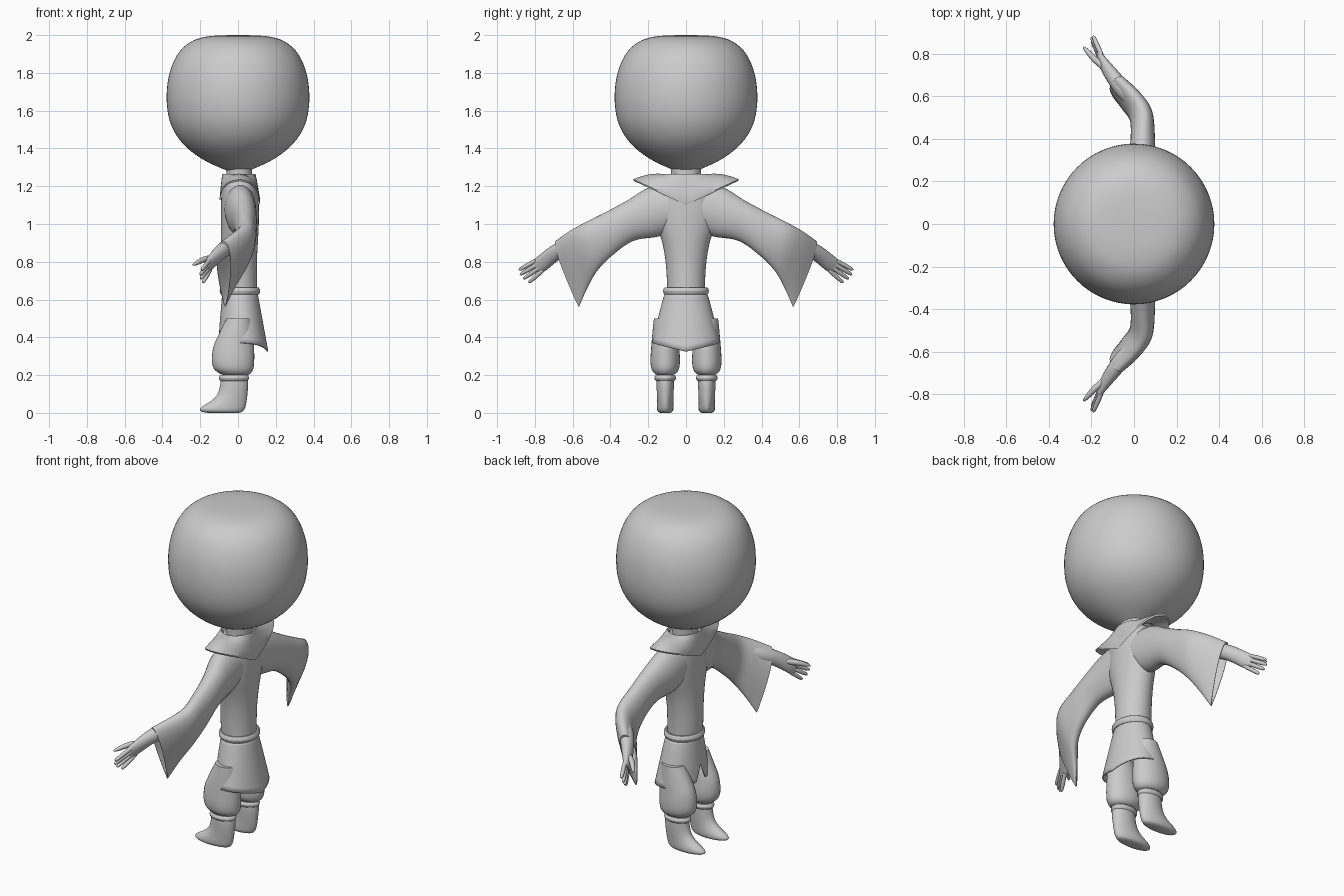
import bpy, bmesh, math
from mathutils import Vector

if "Cube" in bpy.data.objects:
    bpy.data.objects.remove(bpy.data.objects["Cube"])

grey = bpy.data.materials.new("soft grey")
grey.diffuse_color = (0.6, 0.6, 0.6, 1)
grey.use_nodes = True
grey.node_tree.nodes["Principled BSDF"].inputs["Base Color"].default_value = grey.diffuse_color
TAU = 2 * math.pi


def dense(rows, n=4):
    """Smooth interpolation of a short table of section values."""
    out = []
    for i in range(len(rows) - 1):
        quad = [rows[max(0, min(len(rows) - 1, i + k))] for k in (-1, 0, 1, 2)]
        for j in range(n):
            t = j / n
            out.append([0.5 * (2 * b + (c - a) * t + (2 * a - 5 * b + 4 * c - d) * t * t
                               + (3 * b - a - 3 * c + d) * t ** 3)
                        for a, b, c, d in zip(*quad)])
    out.append(list(rows[-1]))
    return out


def loft(name, rings, caps=(True, True), mirror=False, thick=0, angle=50):
    bm = bmesh.new()
    loops = [[bm.verts.new(p) for p in r] for r in rings]
    n = len(rings[0])
    for a, b in zip(loops, loops[1:]):
        for i in range(n):
            j = (i + 1) % n
            bm.faces.new((a[i], a[j], b[j], b[i]))
    if caps[0]:
        bm.faces.new(loops[0][::-1])
    if caps[1]:
        bm.faces.new(loops[-1])
    bmesh.ops.recalc_face_normals(bm, faces=bm.faces)
    me = bpy.data.meshes.new(name)
    bm.to_mesh(me)
    bm.free()
    me.materials.append(grey)
    ob = bpy.data.objects.new(name, me)
    bpy.context.collection.objects.link(ob)
    bpy.ops.object.select_all(action='DESELECT')
    bpy.context.view_layer.objects.active = ob
    ob.select_set(True)
    bpy.ops.object.shade_smooth_by_angle(angle=math.radians(angle))
    if thick:
        ob.modifiers.new("thickness", 'SOLIDIFY').thickness = thick
    if mirror:
        m = ob.modifiers.new("mirror", 'MIRROR')
        m.use_axis = (False, True, False)
    return ob


def oval(z, x0, x1, ry, cy=0, n=40):
    """Horizontal oval ring from its x range and y radius."""
    cx, rx = (x0 + x1) / 2, (x1 - x0) / 2
    return [(cx + rx * math.cos(TAU * i / n), cy + ry * math.sin(TAU * i / n), z)
            for i in range(n)]


def tube(name, rows, side, n=16):
    """Mirrored tube; rows are x, y, z, radius along side, radius across."""
    d = Vector(rows[-1][:3]) - Vector(rows[0][:3])
    across = d.cross(side).normalized()
    along = across.cross(d).normalized()
    rings = [[Vector(r[:3]) + along * r[3] * math.cos(TAU * i / n)
              + across * r[4] * math.sin(TAU * i / n) for i in range(n)]
             for r in dense(rows)]
    return loft(name, rings, mirror=True)


# Head and neck
head = [(2.0, .02), (1.997, .12), (1.985, .2), (1.96, .257), (1.915, .308), (1.85, .345),
        (1.77, .369), (1.68, .378), (1.6, .373), (1.53, .356), (1.465, .323), (1.41, .277),
        (1.36, .215), (1.325, .155), (1.3, .1), (1.283, .06)]
loft("head", [oval(z, -r, r, r, n=64) for z, r in dense(head, 3)])
loft("neck", [oval(1.2, -.06, .075, .075), oval(1.3, -.06, .075, .08)])

# Torso
torso = [(.6, -.08, .1, .1), (.68, -.09, .1, .1), (.8, -.09, .1, .108), (.9, -.09, .105, .125),
         (1.0, -.09, .11, .155), (1.1, -.09, .11, .165), (1.19, -.085, .105, .15),
         (1.245, -.07, .09, .1)]
loft("torso", [oval(*r) for r in dense(torso)])

# Belt
belt = [(.645 + .02 * math.sin(TAU * k / 10), .012 * math.cos(TAU * k / 10)) for k in range(11)]
loft("belt", [oval(z, -.085 - r, .105 + r, .109 + r) for z, r in belt], caps=(False, False))

# Skirt with dipping back hem and a notch at the front
def skirt_ring(t, n=96):
    ring = []
    for i in range(n):
        c, s = math.cos(TAU * i / n), math.sin(TAU * i / n)
        hem = .37 - .045 * (1 - abs(s)) if c > 0 else .37 + .015 * -c
        if c < 0:
            hem += .1 * max(0, 1 - abs(s) / .25)
        f = t * (.64 - hem) / .27
        f2 = f ** .9
        ring.append((.01 + .013 * f + c * (.093 + .036 * f), s * (.11 + .07 * f2), .64 - .27 * f))
    return ring

loft("skirt", [skirt_ring(k / 10) for k in range(11)], caps=(False, False), thick=.008)

# Collar: flat cape with side tips and points at front and back
def collar_ring(f, dz, scale=1, n=64):
    ring = []
    for i in range(n):
        c, s = math.cos(TAU * i / n), math.sin(TAU * i / n)
        q = s / (abs(c) + abs(s))
        low = 1.11 if c > 0 else 1.13
        top = Vector((.005 + .088 * c, .11 * s, 1.265))
        edge = Vector((.01 + .107 * math.copysign(math.sqrt(max(0, 1 - abs(q) ** 2.5)), c),
                       .28 * q, low + (1.237 - low) * abs(q)))
        p = top.lerp(edge, f)
        ring.append((p.x * scale, p.y * scale, p.z + dz))
    return ring

loft("collar", [oval(1.21, -.06, .075, .08, n=64), collar_ring(0, -.01, .9), collar_ring(0, 0)]
     + [collar_ring(k / 4, .012 * math.sin(math.pi * k / 4)) for k in range(1, 5)]
     + [collar_ring(1, -.01, .98), collar_ring(.3, -.025, .95)], caps=(False, False), angle=40)

# Wide sleeves: top x,y,z, bottom x,y,z, half width, turn of the section, taper
sleeve = [(.01, .03, 1.215, .01, .03, .98, .085, 0, 0),
          (.015, .19, 1.195, .015, .14, .935, .082, 0, 0),
          (.035, .31, 1.125, .035, .28, .91, .068, 0, .1),
          (.042, .43, 1.06, .04, .40, .825, .063, .05, .2),
          (.04, .54, 1.005, .02, .475, .745, .064, .25, .35),
          (-.01, .62, .96, -.025, .525, .655, .062, .45, .5),
          (-.08, .69, .91, -.068, .567, .56, .058, .45, .7)]

def sleeve_ring(row, scale=1, n=32):
    top, bot = Vector(row[:3]), Vector(row[3:6])
    w, turn, taper = row[6:]
    side = Vector((math.cos(turn), math.sin(turn), 0))
    mid = (top + bot) / 2
    ring = []
    for i in range(n):
        a = TAU * i / n
        u = (1 - math.cos(a)) / 2
        p = top.lerp(bot, u) + side * w * math.sin(a) * (1 - taper * u)
        ring.append(mid + (p - mid) * scale)
    return ring

rows = dense(sleeve, 5)
loft("sleeve", [sleeve_ring(r) for r in rows]
     + [sleeve_ring(r, .93) for r in rows[:-12:-2]], mirror=True)

# Forearm, palm, thumb and fingers
spread = Vector((.1, -.63, -.75)).normalized()
tube("hand", [(.02, .56, .92, .04, .035), (-.05, .63, .88, .043, .038),
              (-.1, .695, .845, .042, .034), (-.15, .765, .79, .043, .022),
              (-.165, .795, .77, .038, .012)], spread, 20)
tube("thumb", [(-.12, .72, .825, .014, .014), (-.18, .77, .812, .016, .015),
               (-.222, .815, .792, .011, .011), (-.238, .832, .783, .004, .004)], spread, 10)
knuckle = Vector((-.15, .775, .782))
tips = [(-.192, .884, .757), (-.2, .878, .732), (-.198, .86, .71), (-.185, .832, .69)]
for k, tip in enumerate(tips):
    root = knuckle + spread * (k - 1.5) * .021
    tip = Vector(tip)
    pts = [(0, .011), (.5, .0115), (.9, .009), (1, .004)]
    tube("finger_%d" % (k + 1), [(*root.lerp(tip, t), r, r) for t, r in pts],
         spread, 10)

# Baggy trousers, ankle bands and pointed boots
LEG = .11
trousers = [(.5, -.06, .07, .06), (.42, -.1, .08, .068), (.35, -.13, .085, .074),
            (.28, -.138, .086, .078), (.235, -.128, .082, .073), (.21, -.1, .068, .058),
            (.2, -.075, .05, .04)]
loft("trouser_leg", [oval(*r, cy=LEG, n=32) for r in dense(trousers)], mirror=True)
band = [(.185 + .015 * math.sin(TAU * k / 8), .008 * math.cos(TAU * k / 8)) for k in range(9)]
loft("ankle_band", [oval(z, -.093 - r, .05 + r, .049 + r, LEG, 32) for z, r in band],
     caps=(False, False), mirror=True)
boot = [(.2, -.09, .05, .045), (.15, -.094, .054, .046), (.1, -.108, .05, .044),
        (.065, -.14, .046, .043), (.035, -.188, .04, .044), (.018, -.202, .033, .043),
        (.006, -.19, .022, .037), (0, -.16, .005, .026)]
loft("boot", [oval(*r, cy=LEG, n=32) for r in dense(boot)], mirror=True)
